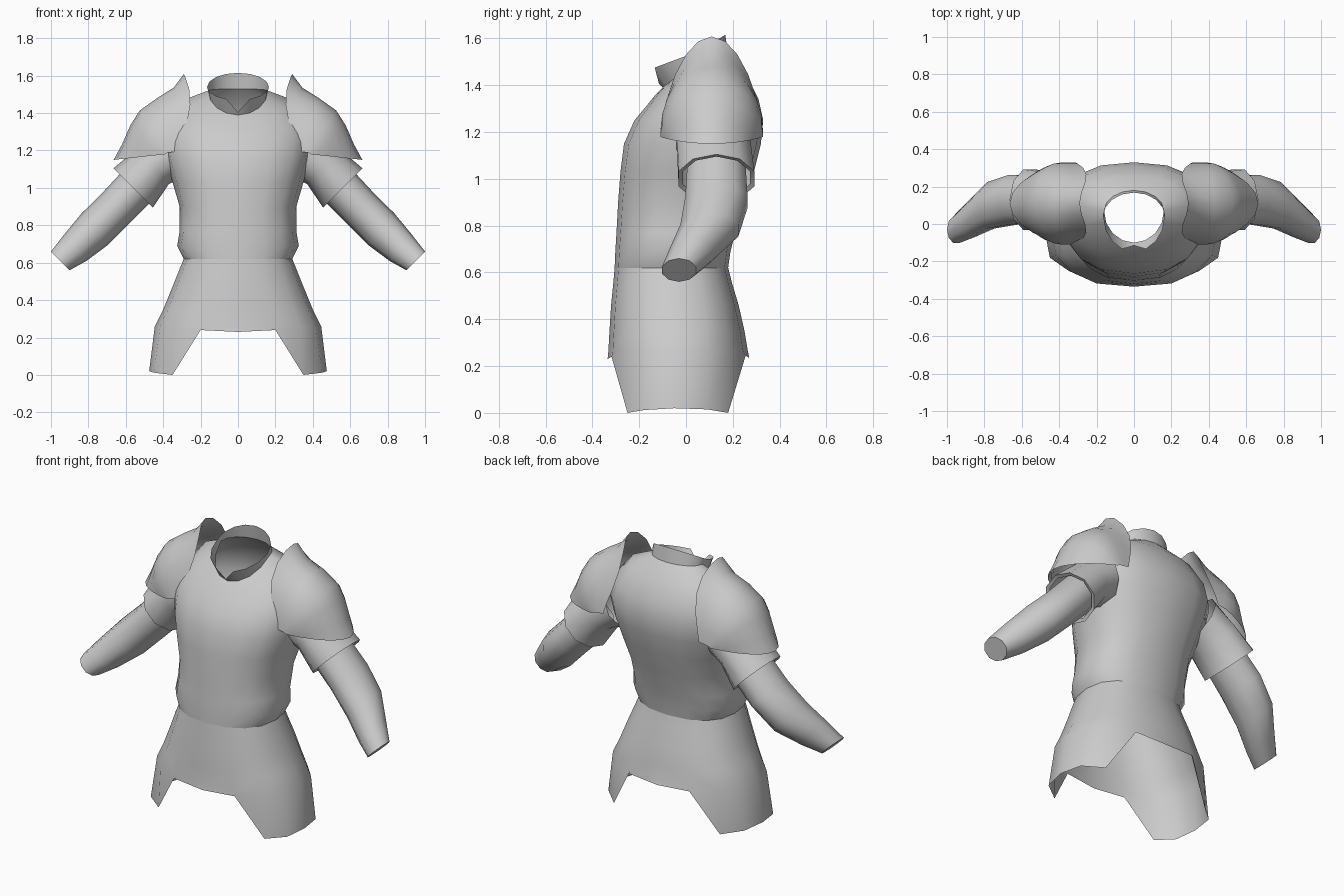
import bpy, bmesh
from math import sin, cos, pi, radians

if "Cube" in bpy.data.objects:
    bpy.data.objects.remove(bpy.data.objects["Cube"])

steel = bpy.data.materials.new("grey steel")
steel.diffuse_color = (0.6, 0.6, 0.6, 1)
steel.use_nodes = True
steel.node_tree.nodes["Principled BSDF"].inputs["Base Color"].default_value = steel.diffuse_color


def loft(name, rows, closed=False, cap=False, angle=50):
    """Skin rows of points on the +x side and mirror them across x."""
    bm = bmesh.new()
    grid = [[bm.verts.new(p) for p in row] for row in rows]
    n = len(rows[0])
    for a, b in zip(grid, grid[1:]):
        for i in range(n if closed else n - 1):
            j = (i + 1) % n
            bm.faces.new((a[i], a[j], b[j], b[i]))
    if cap:
        bm.faces.new(grid[-1])
    bmesh.ops.remove_doubles(bm, verts=bm.verts, dist=0.0005)
    mesh = bpy.data.meshes.new(name)
    bm.to_mesh(mesh)
    bm.free()
    mesh.materials.append(steel)
    ob = bpy.data.objects.new(name, mesh)
    bpy.context.collection.objects.link(ob)
    bpy.context.view_layer.objects.active = ob
    ob.select_set(True)
    bpy.ops.object.shade_smooth_by_angle(angle=radians(angle))
    ob.select_set(False)
    mod = ob.modifiers.new("mirror", 'MIRROR')
    mod.merge_threshold = 0.001
    return ob


def half_ring(hw, yf, ys, yb, zf, zs=None, zb=None, p=0.85):
    """Half outline from the front centre around the side to the back centre."""
    zs = zf if zs is None else zs
    zb = zf if zb is None else zb
    pts = []
    for i in range(9):
        s, c = max(sin(pi * i / 8), 0), cos(pi * i / 8)
        if i in (0, 8):
            s = 0
        k = 0 if i == 4 else abs(c)
        ye, ze = (yf, zf) if c > 0 else (yb, zb)
        pts.append((hw * s ** p, ys + (ye - ys) * k ** p, zs + (ze - zs) * k))
    return pts


def tube_ring(x, y, z, ux, uz, ry, n=10):
    """Elliptical arm section whose long axis (ux, uz) lies in the xz plane."""
    return [(x + ux * cos(2 * pi * i / n), y - ry * sin(2 * pi * i / n),
             z + uz * cos(2 * pi * i / n)) for i in range(n)]


# Skirt with long side flaps and raised front and back hems
waist = half_ring(.29, -.305, -.05, .18, .62)
hem = [(0, -.335, .23), (.2, -.318, .24), (.35, -.25, 0), (.45, -.18, .012),
       (.475, -.05, .02), (.45, .09, .015), (.35, .18, 0), (.2, .255, .245),
       (0, .27, .235)]
loft("skirt", [hem,
               half_ring(.445, -.332, -.04, .265, .26),
               half_ring(.40, -.327, -.04, .25, .35),
               half_ring(.355, -.32, -.04, .225, .46),
               half_ring(.315, -.31, -.05, .195, .56),
               waist])

# Torso shell, rising to the tilted neckline
neck = half_ring(.16, -.10, .07, .18, 1.39, 1.52, 1.53, 1)
loft("torso", [waist,
               half_ring(.325, -.302, -.04, .19, .69),
               half_ring(.312, -.297, -.03, .21, .77),
               half_ring(.312, -.29, 0, .25, .90),
               half_ring(.35, -.28, .02, .29, 1.03),
               half_ring(.385, -.265, .05, .32, 1.15),
               half_ring(.40, -.22, .07, .33, 1.25),
               half_ring(.37, -.17, .09, .31, 1.31, 1.37, 1.34),
               half_ring(.28, -.13, .10, .255, 1.36, 1.475, 1.45),
               neck])

# Standing collar with a notch at the throat
rim = half_ring(.165, -.148, .04, .168, 1.47, 1.54, 1.615, 1)
rim[0] = (0, -.115, 1.405)
loft("collar", [neck, rim])

# Pauldron: (outline x, outline z, base x, roundness), from hem to spike
stations = [(.665, 1.15, .39, 1.7), (.62, 1.23, .385, 1.25),
            (.575, 1.33, .38, 1.0), (.525, 1.405, .37, .9),
            (.43, 1.47, .35, .95), (.345, 1.52, .33, 1.2),
            (.29, 1.59, .315, 1.45)]
shell = []
for k, (ox, oz, bx, p) in enumerate(stations):
    bow = .045 if k == 6 else .02 if k == 5 else 0
    row = []
    for i in range(13):
        t = pi * i / 12
        s = max(sin(t), 0) ** p
        row.append((bx + (ox - bx) * s - bow * sin(2 * t) ** 2,
                    .11 - .22 * cos(t), 1.18 + .003 * k + (oz - 1.18) * s))
    shell.append(row)
loft("pauldron", shell)

# Short flared sleeve, with its rim folded in
loft("upper_sleeve", [tube_ring(.34, .11, 1.20, .05, .14, .16),
                      tube_ring(.45, .12, 1.12, .08, .10, .165),
                      tube_ring(.56, .13, 1.0, .105, .105, .17),
                      tube_ring(.555, .13, 1.005, .09, .09, .15)], closed=True)

# Forearm sleeve, bent forward and closed at the wrist
loft("arm_sleeve", [tube_ring(.50, .13, 1.05, .08, .08, .13),
                    tube_ring(.645, .13, .90, .078, .076, .14),
                    tube_ring(.765, .10, .78, .07, .085, .13),
                    tube_ring(.87, .025, .68, .06, .07, .10),
                    tube_ring(.95, -.03, .61, .05, .05, .076)],
     closed=True, cap=True)
